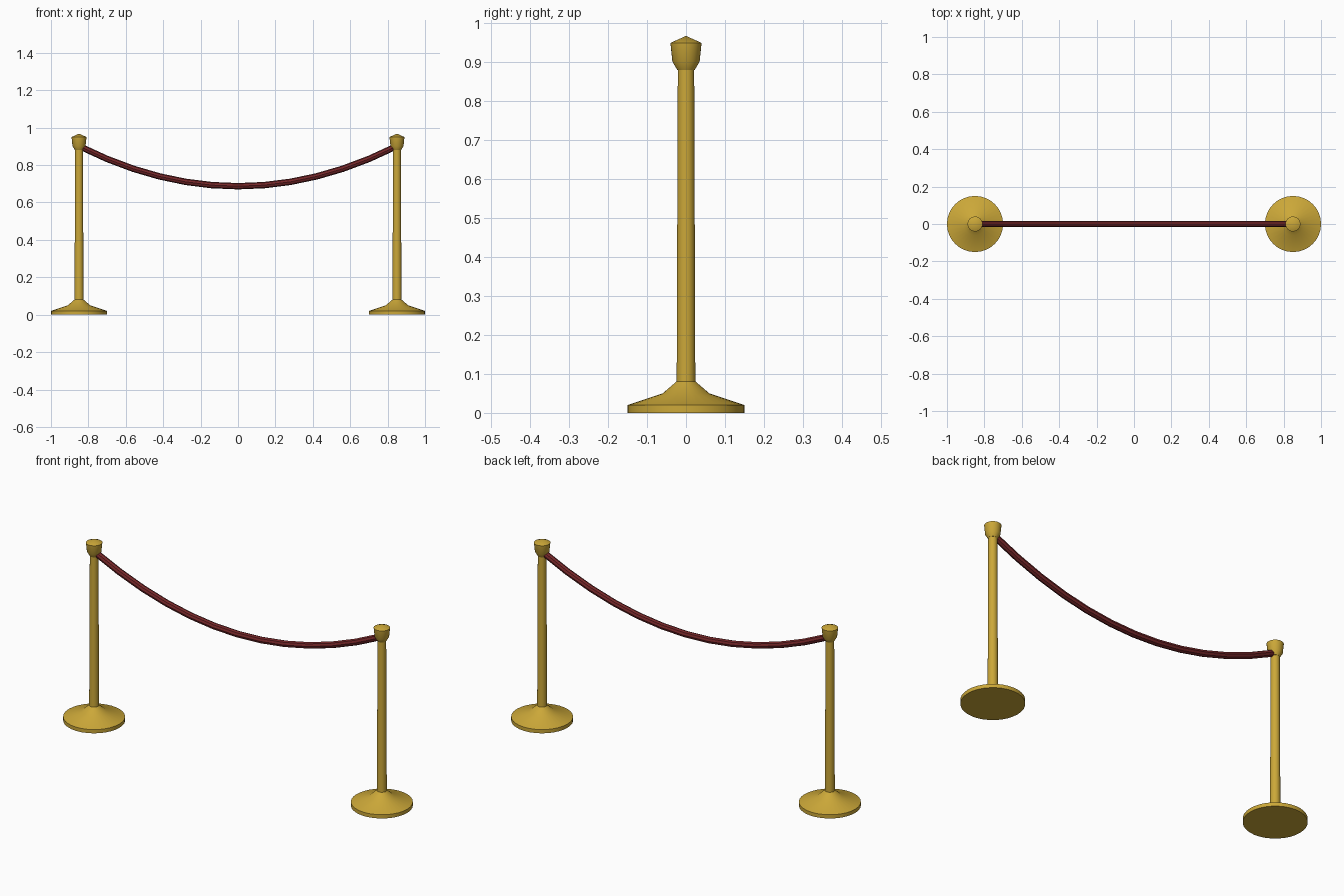
import bpy, bmesh, math

if "Cube" in bpy.data.objects:
    bpy.data.objects.remove(bpy.data.objects["Cube"])

def material(name, rgb):
    m = bpy.data.materials.new(name)
    m.diffuse_color = (*rgb, 1)
    m.use_nodes = True
    m.node_tree.nodes["Principled BSDF"].inputs["Base Color"].default_value = m.diffuse_color
    return m

GOLD = material("brass", (0.6, 0.39, 0.04))
RED = material("red_velvet", (0.18, 0.02, 0.022))
POST_X = 0.85

def lathe(name, profile, x, sides=32):
    """Spin an (r, z) profile around a vertical axis at x."""
    bm = bmesh.new()
    verts = [bm.verts.new((r, 0, z)) for r, z in profile]
    edges = [bm.edges.new(p) for p in zip(verts, verts[1:])]
    bmesh.ops.spin(bm, geom=verts + edges, cent=(0, 0, 0), axis=(0, 0, 1),
                   angle=math.tau, steps=sides, use_duplicate=False)
    bmesh.ops.remove_doubles(bm, verts=bm.verts, dist=1e-4)
    bmesh.ops.recalc_face_normals(bm, faces=bm.faces)
    me = bpy.data.meshes.new(name)
    bm.to_mesh(me)
    bm.free()
    me.materials.append(GOLD)
    ob = bpy.data.objects.new(name, me)
    ob.location.x = x
    bpy.context.collection.objects.link(ob)
    bpy.ops.object.select_all(action='DESELECT')
    ob.select_set(True)
    bpy.context.view_layer.objects.active = ob
    bpy.ops.object.shade_smooth_by_angle(angle=math.radians(30))

# Two posts, each with a weighted base, a slightly tapered pole and a cap
for side, x in (("left", -POST_X), ("right", POST_X)):
    lathe(side + "_base", [(0, 0), (0.15, 0), (0.15, 0.02), (0.06, 0.05),
                           (0.024, 0.081), (0, 0.081)], x)
    lathe(side + "_pole", [(0, 0.06), (0.024, 0.06), (0.021, 0.89), (0, 0.89)], x)
    lathe(side + "_cap", [(0, 0.88), (0.022, 0.88), (0.035, 0.902),
                          (0.04, 0.95), (0, 0.968)], x)

# Sagging rope: eight-sided tube along a parabola
STEPS = 12
curve = bpy.data.curves.new("rope", 'CURVE')
curve.dimensions = '3D'
curve.bevel_depth = 0.017
curve.bevel_resolution = 2
curve.use_fill_caps = True
spline = curve.splines.new('POLY')
spline.points.add(STEPS)
for i, p in enumerate(spline.points):
    t = 2 * i / STEPS - 1
    p.co = (t * 0.84, 0, 0.687 + 0.21 * t * t, 1)
spline.use_smooth = False
curve.materials.append(RED)
rope = bpy.data.objects.new("rope", curve)
bpy.context.collection.objects.link(rope)
bpy.ops.object.select_all(action='DESELECT')
rope.select_set(True)
bpy.context.view_layer.objects.active = rope
bpy.ops.object.convert(target='MESH')
